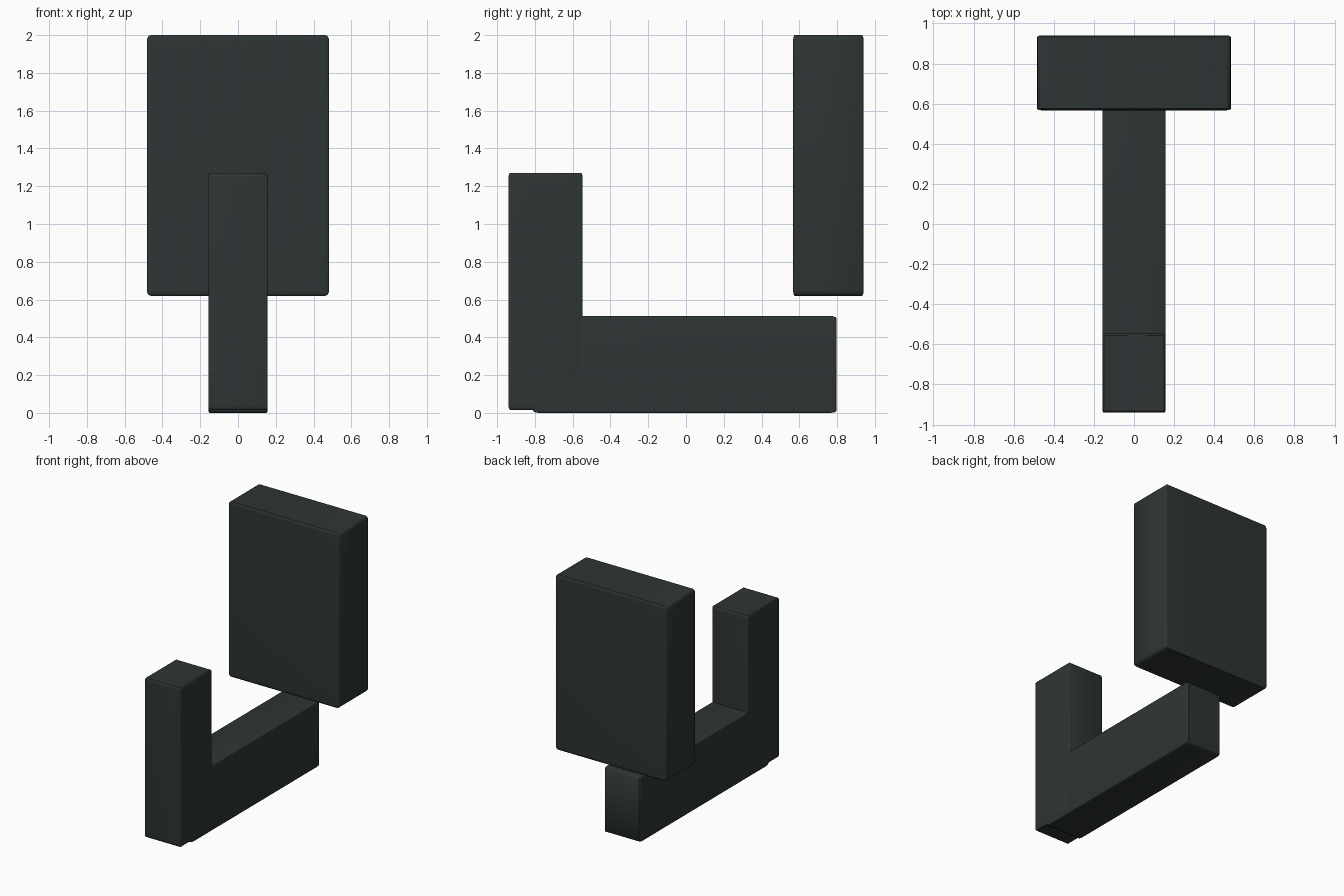
import bpy
import bmesh
from mathutils import Vector

cube = bpy.data.objects.get("Cube")
if cube:
    bpy.data.objects.remove(cube, do_unlink=True)

# Single dark slate colour
slate = bpy.data.materials.new("dark_slate")
slate.use_nodes = True
colour = (0.027, 0.036, 0.034, 1)
slate.diffuse_color = colour
slate.node_tree.nodes["Principled BSDF"].inputs["Base Color"].default_value = colour


def rounded_block(name, low, high):
    """Unit cube with soft edges, stretched to fill the box low..high."""
    low, high = Vector(low), Vector(high)
    bm = bmesh.new()
    bmesh.ops.create_cube(bm, size=1)
    bmesh.ops.bevel(bm, geom=bm.edges[:], offset=0.022, segments=3,
                    profile=0.5, affect='EDGES')
    bmesh.ops.scale(bm, vec=high - low, verts=bm.verts)
    mesh = bpy.data.meshes.new(name)
    bm.to_mesh(mesh)
    bm.free()
    mesh.materials.append(slate)
    obj = bpy.data.objects.new(name, mesh)
    obj.location = (low + high) / 2
    bpy.context.collection.objects.link(obj)
    bpy.ops.object.select_all(action='DESELECT')
    obj.select_set(True)
    bpy.context.view_layer.objects.active = obj
    bpy.ops.object.shade_smooth_by_angle(angle=0.7)


# Rear plate, front upright and the beam running back from it
rounded_block("rear_block", (-0.483, 0.567, 0.62), (0.483, 0.94, 2))
rounded_block("front_post", (-0.157, -0.94, 0.016), (0.157, -0.547, 1.27))
rounded_block("base_beam", (-0.157, -0.81, 0), (0.157, 0.797, 0.513))
